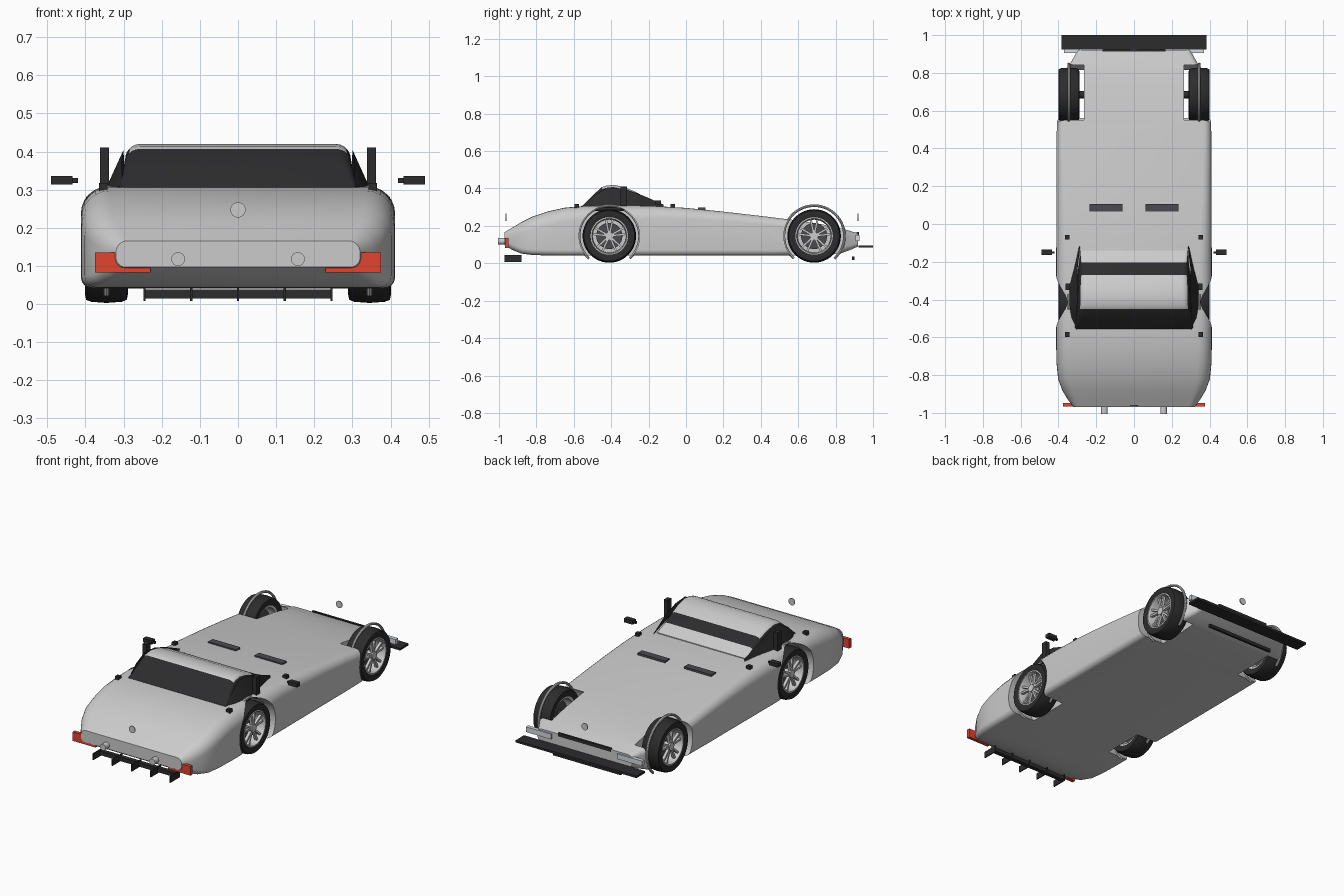
import bpy, bmesh, math
from mathutils import Vector, Matrix

if "Cube" in bpy.data.objects:
    bpy.data.objects.remove(bpy.data.objects["Cube"])


def material(name, rgb):
    m = bpy.data.materials.new(name)
    m.diffuse_color = (*rgb, 1)
    m.use_nodes = True
    m.node_tree.nodes["Principled BSDF"].inputs["Base Color"].default_value = m.diffuse_color
    return m


DARK = material("dark", (0.025, 0.025, 0.027))
RED = material("red", (0.75, 0.06, 0.03))
VENT = material("vent_grey", (0.07, 0.07, 0.08))
PALE = material("pale_lens", (0.65, 0.7, 0.75))


def finish(name, bm, mat=None, angle=35):
    bmesh.ops.recalc_face_normals(bm, faces=bm.faces[:])
    me = bpy.data.meshes.new(name)
    bm.to_mesh(me)
    bm.free()
    ob = bpy.data.objects.new(name, me)
    bpy.context.collection.objects.link(ob)
    if mat:
        me.materials.append(mat)
    smooth(ob, angle)
    return ob


def smooth(ob, angle=35):
    bpy.ops.object.select_all(action='DESELECT')
    ob.select_set(True)
    bpy.context.view_layer.objects.active = ob
    bpy.ops.object.shade_smooth_by_angle(angle=math.radians(angle))


def loft(name, rings, mat=None, loop=False, caps=True, around=True):
    """Skin a list of equal-length point rings."""
    bm = bmesh.new()
    vs = [[bm.verts.new(p) for p in r] for r in rings]
    n = len(vs[0])
    for i in range(len(vs) if loop else len(vs) - 1):
        a, b = vs[i], vs[(i + 1) % len(vs)]
        for j in range(n if around else n - 1):
            k = (j + 1) % n
            bm.faces.new((a[j], a[k], b[k], b[j]))
    if caps and not loop:
        bm.faces.new(vs[0])
        bm.faces.new(vs[-1])
    return finish(name, bm, mat)


def box(name, x, y, z, mat=None):
    bm = bmesh.new()
    bmesh.ops.create_cube(bm, size=1)
    for v in bm.verts:
        v.co = Vector([(r[0] + r[1]) / 2 + c * (r[1] - r[0]) for c, r in zip(v.co, (x, y, z))])
    return finish(name, bm, mat)


def cylinder(name, centre, r, depth, axis, mat=None, n=32):
    bm = bmesh.new()
    rot = Matrix.Rotation(math.pi / 2, 4, 'Y' if axis == 'X' else 'X')
    bmesh.ops.create_cone(bm, cap_ends=True, segments=n, radius1=r, radius2=r, depth=depth,
                          matrix=Matrix.Translation(centre) @ rot)
    return finish(name, bm, mat)


def span(s, a, b):
    return (min(s * a, s * b), max(s * a, s * b))


def section(y, hw, z0, z1, rb, rt, taper=0, n=7):
    """Rounded cross-section in the xz plane."""
    pts = []
    for cx, cz, r, a0 in ((hw - rb, z0 + rb, rb, -90), (hw - taper - rt, z1 - rt, rt, 0),
                          (-hw + taper + rt, z1 - rt, rt, 90), (-hw + rb, z0 + rb, rb, 180)):
        for i in range(n):
            a = math.radians(a0 + 90 * i / (n - 1))
            pts.append((cx + r * math.cos(a), y, cz + r * math.sin(a)))
    return pts


def lathe(name, profile, centre, s, mat=None, n=48):
    rings = []
    for r, x in profile:
        rings.append([(centre[0] + s * x, centre[1] + r * math.cos(2 * math.pi * i / n),
                       centre[2] + r * math.sin(2 * math.pi * i / n)) for i in range(n)])
    return loft(name, rings, mat, loop=True)


# body shell: y, half width, bottom, top, lower radius, upper radius
shape = [(-.97, .32, .097, .166, .025, .03), (-.93, .35, .072, .19, .03, .05),
         (-.88, .38, .052, .22, .03, .06), (-.82, .402, .044, .25, .03, .07),
         (-.74, .41, .042, .277, .03, .075), (-.65, .412, .041, .297, .03, .075),
         (-.55, .412, .041, .306, .03, .075), (-.4, .412, .041, .31, .03, .075),
         (-.2, .412, .041, .308, .03, .07), (0, .411, .041, .296, .03, .06),
         (.2, .41, .041, .276, .03, .05), (.4, .41, .041, .253, .03, .045),
         (.58, .408, .042, .231, .03, .04), (.72, .395, .044, .21, .03, .035),
         (.82, .355, .05, .189, .03, .03), (.88, .32, .072, .172, .025, .025),
         (.92, .30, .09, .16, .02, .025)]
body = loft("body_shell", [section(*p) for p in shape])

# wheel wells cut out of the body
AXLES = (("front", -.41), ("rear", .685))
WZ = .146
for end, y in AXLES:
    for s in (-1, 1):
        cut = cylinder("well_cutter", (s * .415, y, WZ), .162, .3, 'X', n=48)
        cut.hide_render = True
        mod = body.modifiers.new("well", 'BOOLEAN')
        mod.operation, mod.solver, mod.object = 'DIFFERENCE', 'EXACT', cut
        bpy.context.view_layer.objects.active = body
        bpy.ops.object.modifier_apply(modifier=mod.name)
        bpy.data.objects.remove(cut)
smooth(body)

# wheels: tyre, rim, spokes, hub and arch hoop
for end, y in AXLES:
    for s in (-1, 1):
        c = (s * .345, y, WZ)
        tag = end + ("_right" if s > 0 else "_left")
        lathe("tyre_" + tag, [(.1, -.05), (.122, -.056), (.135, -.053), (.14, -.04), (.143, 0),
                              (.14, .04), (.135, .053), (.122, .056), (.1, .05), (.094, 0)], c, s, DARK)
        lathe("rim_" + tag, [(.1, -.05), (.1, .05), (.094, .051), (.089, .04), (.087, -.045)], c, s)
        cylinder("brake_disc_" + tag, (c[0] - s * .01, y, WZ), .07, .012, 'X', VENT)
        cylinder("hub_" + tag, (c[0] + s * .025, y, WZ), .022, .04, 'X', n=20)
        cylinder("axle_" + tag, (s * .29, y, WZ), .02, .1, 'X', DARK, 16)
        bm = bmesh.new()
        for k in range(5):
            for d in (-.2, .2):
                m = (Matrix.Translation((c[0] + s * .032, y, WZ))
                     @ Matrix.Rotation(math.radians(90 + 72 * k) + d, 4, 'X')
                     @ Matrix.Translation((0, .053, 0)) @ Matrix.Diagonal((.016, .078, .011, 1)))
                bmesh.ops.create_cube(bm, size=1, matrix=m)
        finish("spokes_" + tag, bm)
        hoop = []
        for i in range(41):
            a = math.radians(-48 + 276 * i / 40)
            hoop.append([(s * .345 + .008 * math.cos(t), y + (.162 + .007 * math.sin(t)) * math.cos(a),
                          WZ + (.162 + .007 * math.sin(t)) * math.sin(a))
                         for t in [math.pi * q / 4 for q in range(8)]])
        loft("arch_hoop_" + tag, hoop)

# cabin: dark windscreen, grey roof, dark rear glass, grey rear deck
cab = [section(*p) for p in ((-.555, .315, .28, .306, .008, .012, .0), (-.5, .312, .28, .362, .01, .03, .008),
                             (-.45, .31, .28, .407, .01, .04, .012), (-.43, .31, .28, .414, .01, .04, .014),
                             (-.39, .31, .28, .42, .01, .04, .014), (-.33, .308, .28, .407, .01, .04, .014),
                             (-.27, .303, .28, .382, .01, .035, .014), (-.205, .296, .28, .345, .01, .025, .01),
                             (-.14, .288, .28, .309, .008, .012, .0))]
cabin = loft("cabin", cab)
cabin.data.materials.append(None)
cabin.data.materials.append(DARK)
for f in cabin.data.polygons:
    glass = f.center.y < -.44 or -.27 < f.center.y < -.205
    if glass or abs(f.normal.x) > .75:
        f.material_index = 1

# side windows flaring out to the shoulders
for s in (-1, 1):
    rows = [[(s * x, y, z) for x, y, z in pts] for pts in (
        ((.300, -.57, .30), (.305, -.555, .308), (.302, -.55, .31)),
        ((.335, -.5, .295), (.318, -.495, .325), (.306, -.49, .365)),
        ((.350, -.42, .295), (.323, -.42, .335), (.300, -.42, .405)),
        ((.348, -.33, .295), (.322, -.33, .335), (.300, -.33, .397)),
        ((.320, -.23, .295), (.308, -.23, .325), (.298, -.23, .362)),
        ((.292, -.12, .298), (.290, -.12, .306), (.286, -.12, .314)))]
    loft("side_window", rows, DARK)
    # shoulder posts, mirrors and small blocks
    box("shoulder_post", span(s, .338, .362), (-.35, -.315), (.285, .41), DARK)
    box("mirror_housing", span(s, .434, .49), (-.165, -.135), (.314, .336), DARK)
    box("mirror_stem", span(s, .42, .436), (-.155, -.145), (.318, .33), DARK)
    for y, z in ((-.585, .293), (-.07, .292)):
        box("shoulder_block", span(s, .342, .365), (y - .012, y + .012), (z, z + .024), DARK)
    # deck vents, corner lamps, pipes
    box("deck_vent", span(s, .06, .235), (.065, .105), (.275, .297), VENT)
    box("red_lamp", span(s, .23, .375), (-.967, -.948), (.083, .135), RED)
    box("pale_lamp", span(s, .21, .37), (.905, .927), (.12, .15), PALE)
    cylinder("pipe", (s * .157, -.98, .118), .018, .05, 'Y', n=24)

# round plain discs at both ends
for y in (-.962, .92):
    cylinder("round_disc", (0, y, .247), .02, .005, 'Y')

# low front diffuser with fins
box("diffuser_bar", (-.245, .245), (-.91, -.885), (.015, .038), DARK)
for i in range(5):
    x = (i - 2) * .1225
    box("diffuser_fin", (x - .003, x + .003), (-.97, -.88), (.008, .045), DARK)

# rear blade, upper strip and lower bar
box("rear_blade", (-.385, .385), (.923, 1.0), (.084, .096), DARK)
box("rear_strip", (-.168, .168), (.912, .924), (.148, .168), DARK)
box("lower_rear_bar", (-.215, .215), (.888, .902), (.018, .036), DARK)
